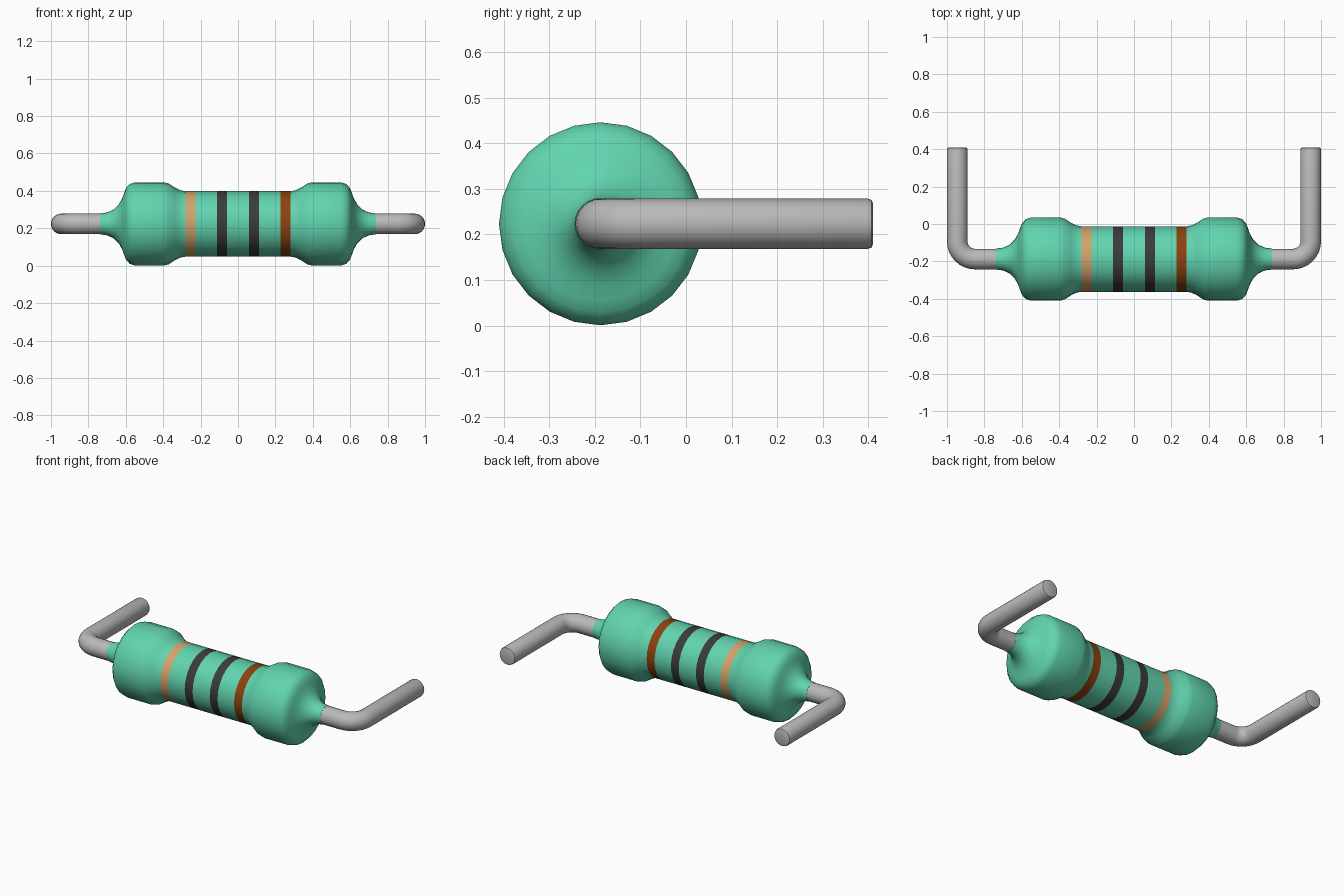
import bpy, bmesh, math
from mathutils import Vector

cube = bpy.data.objects.get("Cube")
if cube:
    bpy.data.objects.remove(cube, do_unlink=True)


def material(name, rgb, rough=0.5):
    m = bpy.data.materials.new(name)
    m.use_nodes = True
    m.diffuse_color = (*rgb, 1)
    b = m.node_tree.nodes["Principled BSDF"]
    b.inputs["Base Color"].default_value = (*rgb, 1)
    b.inputs["Roughness"].default_value = rough
    return m


TEAL = material("teal coating", (0.12, 0.66, 0.43))
TAN = material("tan band", (0.66, 0.37, 0.15))
DARK = material("charcoal band", (0.045, 0.042, 0.045))
BROWN = material("brown band", (0.26, 0.055, 0.005))
METAL = material("grey wire", (0.49, 0.49, 0.48))

AXIS_Y, AXIS_Z = -0.1875, 0.2235
SIDES = 24


def loft(name, rings, mats, pick=lambda x: 0):
    """Skin rings of (x, y, heading, radius) lying in the plane z = AXIS_Z."""
    bm = bmesh.new()
    loops = []
    for x, y, heading, r in rings:
        side = Vector((-math.sin(heading), math.cos(heading), 0))
        up = Vector((0, 0, 1))
        c = Vector((x, y, AXIS_Z))
        loops.append([bm.verts.new(c + r * (math.cos(a) * up + math.sin(a) * side))
                      for a in (2 * math.pi * i / SIDES for i in range(SIDES))])
    for (a, b), (ra, rb) in zip(zip(loops, loops[1:]), zip(rings, rings[1:])):
        for i in range(SIDES):
            j = (i + 1) % SIDES
            f = bm.faces.new((a[i], a[j], b[j], b[i]))
            f.material_index = pick((ra[0] + rb[0]) / 2)
    bm.faces.new(loops[0])
    bm.faces.new(loops[-1])
    bmesh.ops.recalc_face_normals(bm, faces=bm.faces)
    me = bpy.data.meshes.new(name)
    bm.to_mesh(me)
    bm.free()
    for m in mats:
        me.materials.append(m)
    ob = bpy.data.objects.new(name, me)
    bpy.context.collection.objects.link(ob)
    bpy.ops.object.select_all(action='DESELECT')
    bpy.context.view_layer.objects.active = ob
    ob.select_set(True)
    bpy.ops.object.shade_smooth_by_angle(angle=math.radians(40))
    return ob


# Body: half profile of (x, radius) from the neck to the narrow waist
half = [(0.737, 0.056), (0.70, 0.061), (0.665, 0.077), (0.637, 0.105),
        (0.619, 0.137), (0.608, 0.168), (0.597, 0.194), (0.578, 0.214),
        (0.550, 0.2225), (0.395, 0.2225), (0.37, 0.216), (0.335, 0.193),
        (0.308, 0.180), (0.28, 0.175)]
# Colour bands: (start, end, material slot)
bands = [(-0.28, -0.226, 1), (-0.113, -0.059, 2), (0.059, 0.113, 2), (0.226, 0.28, 3)]
edges = sorted(e for b in bands for e in b[:2])[1:-1]
profile = ([(-x, r) for x, r in half] + [(x, 0.175) for x in edges] + half[::-1])


def band_slot(x):
    return next((slot for a, b, slot in bands if a < x < b), 0)


loft("resistor_body", [(x, AXIS_Y, 0, r) for x, r in profile],
     [TEAL, TAN, DARK, BROWN], band_slot)

# Bent wire leads, one on each side
WIRE, BEND, WIRE_X, END_Y = 0.055, 0.095, 0.945, 0.41
for s, name in ((1, "left_lead"), (-1, "right_lead")):
    path = [(0.70, AXIS_Y, 0, WIRE)]
    for k in range(9):
        a = math.pi / 2 * k / 8
        path.append((WIRE_X - BEND + BEND * math.sin(a),
                     AXIS_Y + BEND - BEND * math.cos(a), a, WIRE))
    path += [(WIRE_X, END_Y - 0.012, math.pi / 2, WIRE),
             (WIRE_X, END_Y - 0.003, math.pi / 2, WIRE - 0.003),
             (WIRE_X, END_Y, math.pi / 2, WIRE - 0.011)]
    loft(name, [(s * x, y, s * h, r) for x, y, h, r in path], [METAL])
